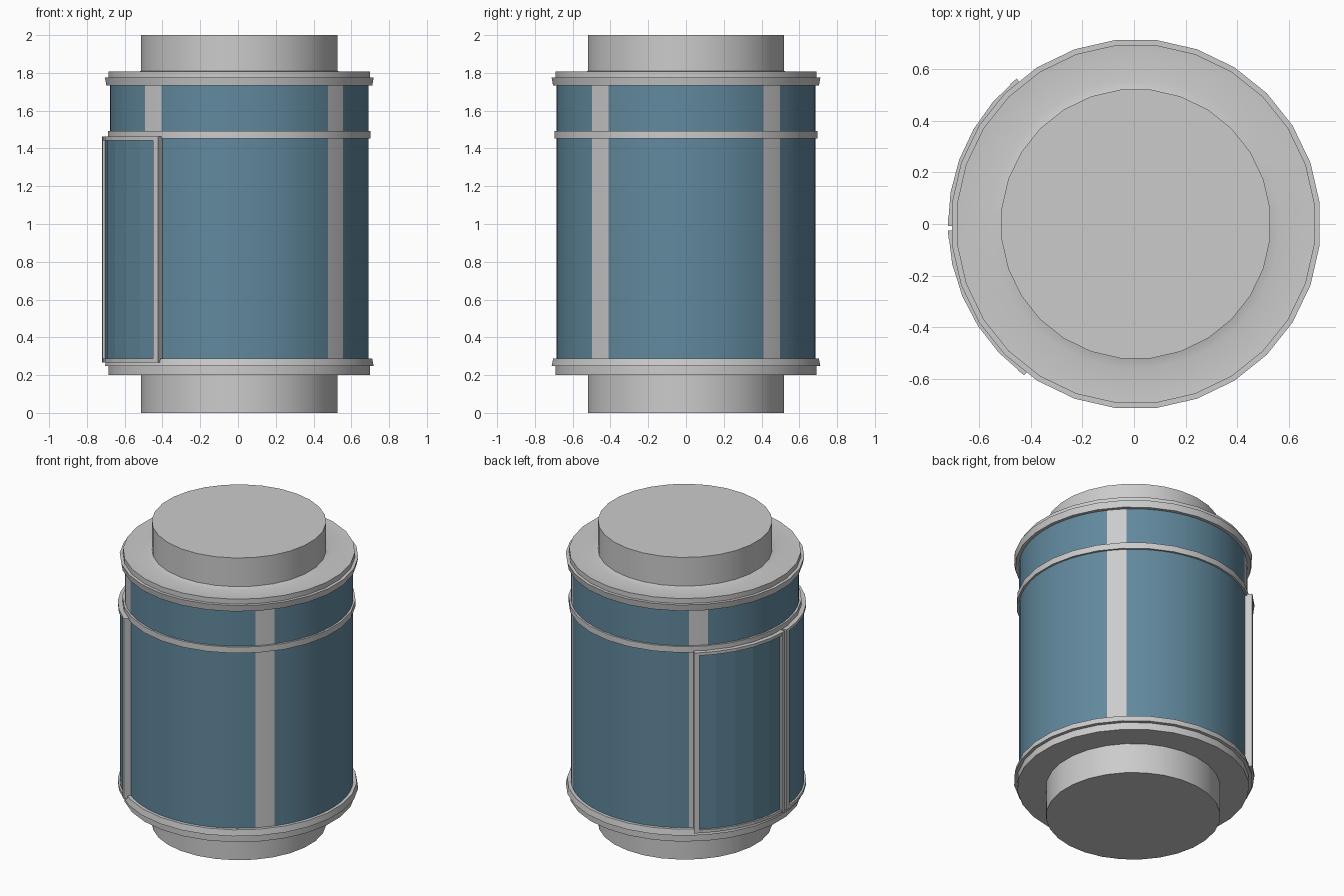
import bpy, bmesh
from math import radians, cos, sin, pi, ceil

if "Cube" in bpy.data.objects:
    bpy.data.objects.remove(bpy.data.objects["Cube"])

CX = 0.007          # body axis, shifted slightly by the doors on -x
SEG = 28

blue = bpy.data.materials.new("blue_panel")
blue.diffuse_color = (0.12, 0.25, 0.34, 1)
blue.use_nodes = True
blue.node_tree.nodes["Principled BSDF"].inputs["Base Color"].default_value = blue.diffuse_color


def finish(name, bm, mat=None, smooth=True):
    bmesh.ops.recalc_face_normals(bm, faces=bm.faces)
    me = bpy.data.meshes.new(name)
    bm.to_mesh(me)
    bm.free()
    ob = bpy.data.objects.new(name, me)
    bpy.context.collection.objects.link(ob)
    if mat:
        me.materials.append(mat)
    if smooth:
        bpy.ops.object.select_all(action='DESELECT')
        ob.select_set(True)
        bpy.context.view_layer.objects.active = ob
        bpy.ops.object.shade_smooth_by_angle(angle=radians(30))
    return ob


def lathe(name, profile, closed=False):
    """Revolve (r, z) points; open profiles get end caps."""
    bm = bmesh.new()
    rings = []
    for r, z in profile:
        rings.append([bm.verts.new((CX + r * cos((i + .5) * 2 * pi / SEG),
                                    r * sin((i + .5) * 2 * pi / SEG), z)) for i in range(SEG)])
    pairs = list(zip(rings, rings[1:])) + ([(rings[-1], rings[0])] if closed else [])
    for a, b in pairs:
        for i in range(SEG):
            j = (i + 1) % SEG
            bm.faces.new((a[i], a[j], b[j], b[i]))
    if not closed:
        bm.faces.new(rings[0])
        bm.faces.new(rings[-1])
    return finish(name, bm)


def add_arc(bm, a0, a1, r0, r1, z0, z1, step):
    """Add a curved solid slab between two angles (degrees)."""
    n = max(1, ceil((a1 - a0) / step))
    cols = []
    for i in range(n + 1):
        a = radians(a0 + (a1 - a0) * i / n)
        cols.append([bm.verts.new((CX + r * cos(a), r * sin(a), z))
                     for r, z in ((r0, z0), (r1, z0), (r1, z1), (r0, z1))])
    for p, q in zip(cols, cols[1:]):
        for k in range(4):
            m = (k + 1) % 4
            bm.faces.new((p[k], p[m], q[m], q[k]))
    bm.faces.new(cols[0])
    bm.faces.new(cols[-1])


def arc(name, slabs, mat=None, step=5, smooth=True):
    bm = bmesh.new()
    for s in slabs:
        add_arc(bm, *s, step)
    return finish(name, bm, mat, smooth)


# end caps with narrower necks
lathe("bottom_cap", [(.523, 0), (.523, .2), (.696, .2), (.696, .26)])
lathe("top_cap", [(.696, 1.74), (.696, 1.808), (.56, 1.80), (.523, 1.81), (.523, 2.0)])

# flared end rims and the middle band
lathe("bottom_rim", [(.66, .245), (.716, .248), (.708, .287), (.66, .287)], True)
lathe("top_rim", [(.66, 1.732), (.708, 1.732), (.716, 1.775), (.66, 1.775)], True)
lathe("middle_band", [(.66, 1.452), (.7, 1.452), (.7, 1.492), (.66, 1.492)], True)

# upright posts and the wall panels between them
R = .685
posts = [(36.8, 46.7), (127.0, 136.7), (223.3, 233.0), (313.3, 323.2)]
for i, (a, b) in enumerate(posts):
    arc(f"post_{i}", [(a, b, .65, R, .25, 1.75)])
    nxt = posts[(i + 1) % 4][0] + (360 if i == 3 else 0)
    arc(f"lower_panel_{i}", [(b, nxt, .65, R, .25, 1.47)], blue)
    arc(f"upper_panel_{i}", [(b, nxt, .65, R, 1.47, 1.75)], blue)

# pair of faceted doors on the left side
Z0, Z1, BAR, SIDE = .268, 1.462, .02, 2.6
for name, a, b in (("back_door", 129.3, 180.6), ("front_door", 182.0, 233.6)):
    arc(name + "_frame", [(a, b, .67, .727, Z0, Z0 + BAR), (a, b, .67, .727, Z1 - BAR, Z1),
                          (a, a + SIDE, .67, .727, Z0, Z1), (b - SIDE, b, .67, .727, Z0, Z1)],
        step=10.5, smooth=False)
    arc(name + "_panel", [(a + 1, b - 1, .67, .715, Z0 + .01, Z1 - .01)], blue,
        step=10.5, smooth=False)
